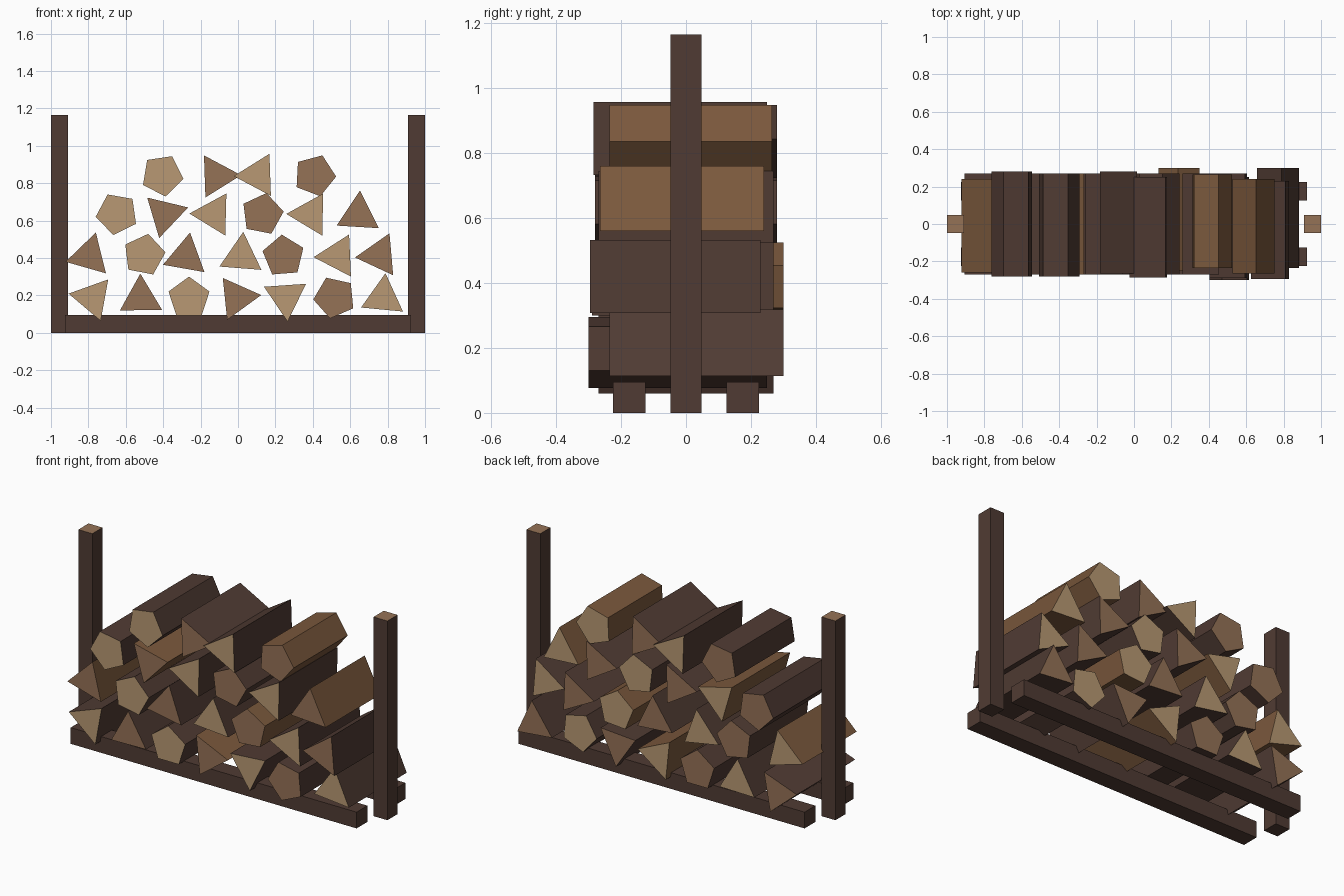
import bpy, bmesh, math

if "Cube" in bpy.data.objects:
    bpy.data.objects.remove(bpy.data.objects["Cube"])


def material(name, r, g, b):
    lin = [((c / 255 + 0.055) / 1.055) ** 2.4 for c in (r, g, b)]
    m = bpy.data.materials.new(name)
    m.diffuse_color = (*lin, 1)
    m.use_nodes = True
    m.node_tree.nodes["Principled BSDF"].inputs["Base Color"].default_value = m.diffuse_color
    return m


DARK = material("dark_bark", 80, 59, 51)
BROWN = material("brown_bark", 122, 88, 60)
LIGHT_END = material("light_cut_wood", 184, 153, 115)
TAN_END = material("tan_cut_wood", 149, 114, 86)


def finish(bm, name, mats):
    bmesh.ops.recalc_face_normals(bm, faces=bm.faces[:])
    me = bpy.data.meshes.new(name)
    for m in mats:
        me.materials.append(m)
    bm.to_mesh(me)
    bm.free()
    ob = bpy.data.objects.new(name, me)
    bpy.context.collection.objects.link(ob)


def box(name, x0, x1, y0, y1, z0, z1):
    bm = bmesh.new()
    bmesh.ops.create_cube(bm, size=1)
    for v in bm.verts:
        v.co = ((x0 + x1) / 2 + v.co.x * (x1 - x0),
                (y0 + y1) / 2 + v.co.y * (y1 - y0),
                (z0 + z1) / 2 + v.co.z * (z1 - z0))
    bm.normal_update()
    # upright posts show cut wood on top
    for f in bm.faces:
        f.material_index = int(z1 > 1 and f.normal.z > 0.5)
    finish(bm, name, [DARK, TAN_END])


def log(i, x, z, sides, angle, y0, y1):
    """Split log: prism along y, the two cut ends alternate in colour."""
    r = 0.13 if sides == 3 else 0.115
    pts = [(x + r * math.cos(math.radians(angle) + k * math.tau / sides),
            z + r * math.sin(math.radians(angle) + k * math.tau / sides))
           for k in range(sides)]
    bm = bmesh.new()
    front = [bm.verts.new((px, y0, pz)) for px, pz in pts]
    back = [bm.verts.new((px, y1, pz)) for px, pz in pts]
    bm.faces.new(front).material_index = 1 + i % 2
    bm.faces.new(back).material_index = 2 - i % 2
    for k in range(sides):
        j = (k + 1) % sides
        bm.faces.new((front[k], front[j], back[j], back[k]))
    bark = BROWN if i % 4 == 3 else DARK
    finish(bm, f"split_log_{i + 1}", [bark, LIGHT_END, TAN_END])


# Rack: two floor rails and two end posts
for s, n in ((-1, "front"), (1, "back")):
    box(n + "_rail", -0.925, 0.925, s * 0.175 - 0.05, s * 0.175 + 0.05, 0, 0.095)
for s, n in ((-1, "left"), (1, "right")):
    box(n + "_post", s * 0.955 - 0.045, s * 0.955 + 0.045, -0.047, 0.047, 0, 1.165)

# Logs, row by row: x, z, sides, angle of one corner
LOGS = [
    (-.778, .186, 3, 49.7), (-.52, .186, 3, 91), (-.262, .185, 5, 90), (-.005, .188, 3, 6),
    (.256, .189, 3, 34), (.517, .189, 5, 41.5), (.776, .189, 3, 84.5),
    (-.796, .411, 3, 74), (-.502, .416, 5, 79), (-.279, .408, 3, 80), (.018, .41, 3, 85.5),
    (.243, .41, 5, 94.5), (.534, .41, 3, 62.5), (.755, .414, 3, 65),
    (-.647, .636, 5, 44), (-.391, .633, 3, 16.5), (-.13, .634, 3, 58.5), (.13, .634, 5, 79),
    (.388, .633, 3, 59), (.644, .631, 3, 86.5),
    (-.405, .842, 5, 62.5), (-.113, .838, 3, 2), (.107, .842, 3, 62), (.41, .841, 5, 69),
]
# Ends of logs that differ from the usual length
ENDS = {5: (-.3, .25), 6: (-.235, .3), 7: (-.26, .24), 11: (-.25, .3), 12: (-.29, .27),
        13: (-.295, .23), 14: (-.28, .28), 20: (-.28, .27), 21: (-.265, .28),
        22: (-.285, .25), 23: (-.235, .265), 19: (-.265, .24)}
for i, (x, z, sides, a) in enumerate(LOGS):
    log(i, x, z, sides, a, *ENDS.get(i, (-.27, .27)))
